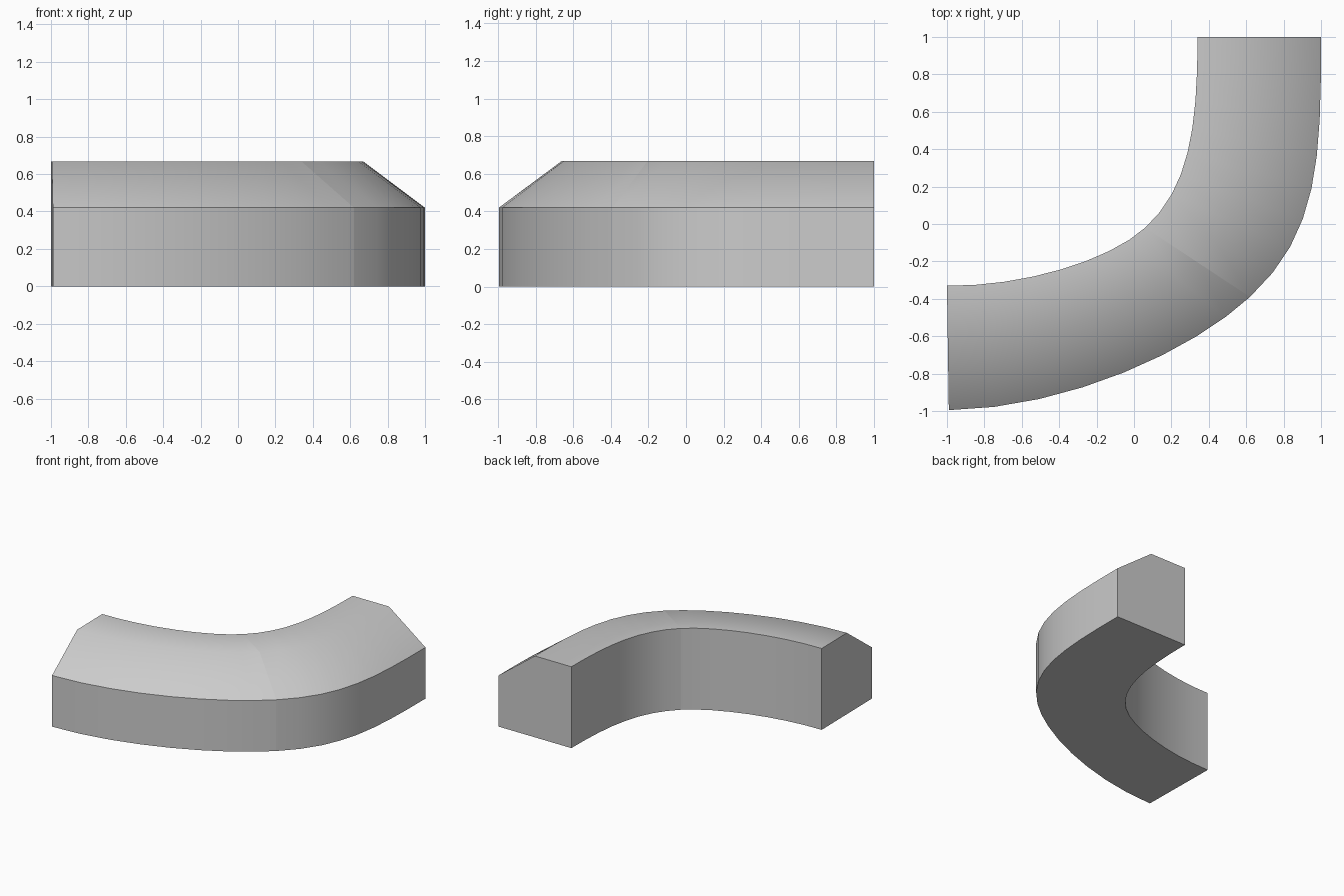
import bpy, bmesh
from math import radians
from mathutils import Vector

if "Cube" in bpy.data.objects:
    bpy.data.objects.remove(bpy.data.objects["Cube"])

SEGMENTS = 8      # steps per half of the bend
WALL, TOP = 0.42, 0.667

# Plan outlines: each is two cubic curves meeting at the seam
outer = [[(-0.99, -0.995), (-0.34, -0.985), (0.32, -0.67), (0.62, -0.39)],
         [(0.62, -0.39), (0.99, -0.05), (1.0, 0.35), (1.0, 1.0)]]
inner = [[(-1.0, -0.33), (-0.6, -0.335), (-0.14, -0.2), (0.06, -0.02)],
         [(0.06, -0.02), (0.29, 0.19), (0.34, 0.5), (0.34, 1.0)]]


def cubic(points, t):
    a, b, c, d = (Vector(p) for p in points)
    s = 1 - t
    return a * s**3 + b * 3 * s * s * t + c * 3 * s * t * t + d * t**3


def sample(curves):
    pts = [cubic(c, i / SEGMENTS) for c in curves for i in range(SEGMENTS)]
    return pts + [cubic(curves[-1], 1)]


# Cross-section: (fraction from inner to outer edge, height)
section = [(0, 0), (1, 0), (1, WALL), (0.5, TOP), (0, TOP)]

bm = bmesh.new()
rings = []
for i, o in zip(sample(inner), sample(outer)):
    rings.append([bm.verts.new((*i.lerp(o, f), z)) for f, z in section])

# Skin the bend and close both ends
n = len(section)
for a, b in zip(rings, rings[1:]):
    for k in range(n):
        bm.faces.new((a[k], a[(k + 1) % n], b[(k + 1) % n], b[k]))
bm.faces.new(rings[0])
bm.faces.new(rings[-1])
bmesh.ops.recalc_face_normals(bm, faces=bm.faces)

# Shading seam where the two halves meet
seam = rings[SEGMENTS]
for k in range(n):
    bm.edges.get((seam[k], seam[(k + 1) % n])).smooth = False

mesh = bpy.data.meshes.new("curved_block")
bm.to_mesh(mesh)
bm.free()
obj = bpy.data.objects.new("curved_block", mesh)
bpy.context.collection.objects.link(obj)
bpy.context.view_layer.objects.active = obj
obj.select_set(True)
bpy.ops.object.shade_smooth_by_angle(angle=radians(45), keep_sharp_edges=True)
